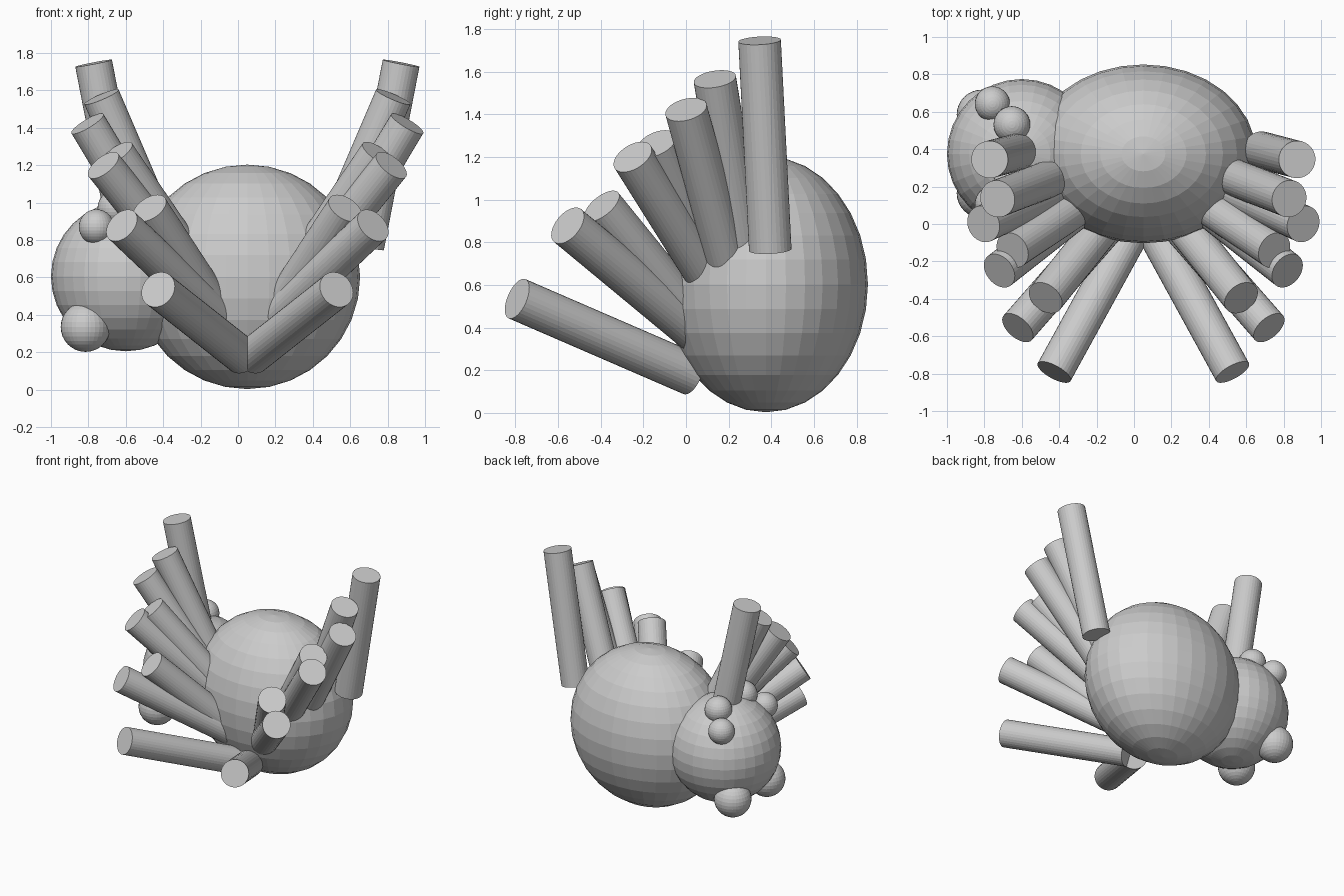
import bpy
from mathutils import Vector

if "Cube" in bpy.data.objects:
    bpy.data.objects.remove(bpy.data.objects["Cube"])

MID_X, MID_Y = 0.05, 0.375   # symmetry planes of the legs and of the head


def ball(name, loc, size):
    bpy.ops.mesh.primitive_uv_sphere_add(segments=32, ring_count=16, radius=1, location=loc)
    ob = bpy.context.object
    ob.name = name
    ob.scale = size if isinstance(size, tuple) else (size,) * 3
    return ob


def leg(name, tip, direction, length=1.0, radius=0.1):
    tip, d = Vector(tip), Vector(direction).normalized()
    bpy.ops.mesh.primitive_cylinder_add(vertices=32, radius=radius, depth=length,
                                        location=tip - d * length / 2)
    ob = bpy.context.object
    ob.name = name
    ob.rotation_mode = 'QUATERNION'
    ob.rotation_quaternion = d.to_track_quat('Z', 'Y')
    return ob


# Body and head
ball("body", (MID_X, MID_Y, 0.603), (0.603, 0.478, 0.6))
ball("head", (-0.6, MID_Y, 0.605), 0.4)

# Eyes and jaws, mirrored across the head
for side in (-1, 1):
    ball("outer_eye", (-0.757, MID_Y + side * 0.267, 0.87), 0.094)
    ball("inner_eye", (-0.653, MID_Y + side * 0.157, 0.97), 0.098)
    ball("jaw", (-0.815, MID_Y + side * 0.21, 0.335), 0.133)

# Legs fanning out to the front: tip position and direction, right side
LEGS = [
    ((0.872, 0.345, 1.745), (0.19, -0.05, 0.98)),
    ((0.83, 0.135, 1.565), (0.39, -0.15, 0.91)),
    ((0.905, 0.0, 1.422), (0.50, -0.23, 0.835)),
    ((0.75, -0.14, 1.262), (0.527, -0.35, 0.775)),
    ((0.82, -0.25, 1.2), (0.56, -0.44, 0.70)),
    ((0.573, -0.395, 0.97), (0.45, -0.56, 0.69)),
    ((0.722, -0.555, 0.878), (0.56, -0.64, 0.53)),
    ((0.527, -0.792, 0.535), (0.45, -0.82, 0.355)),
]
for i, (tip, d) in enumerate(LEGS, 1):
    leg(f"right_leg_{i}", tip, d)
    leg(f"left_leg_{i}", (2 * MID_X - tip[0], tip[1], tip[2]), (-d[0], d[1], d[2]))
